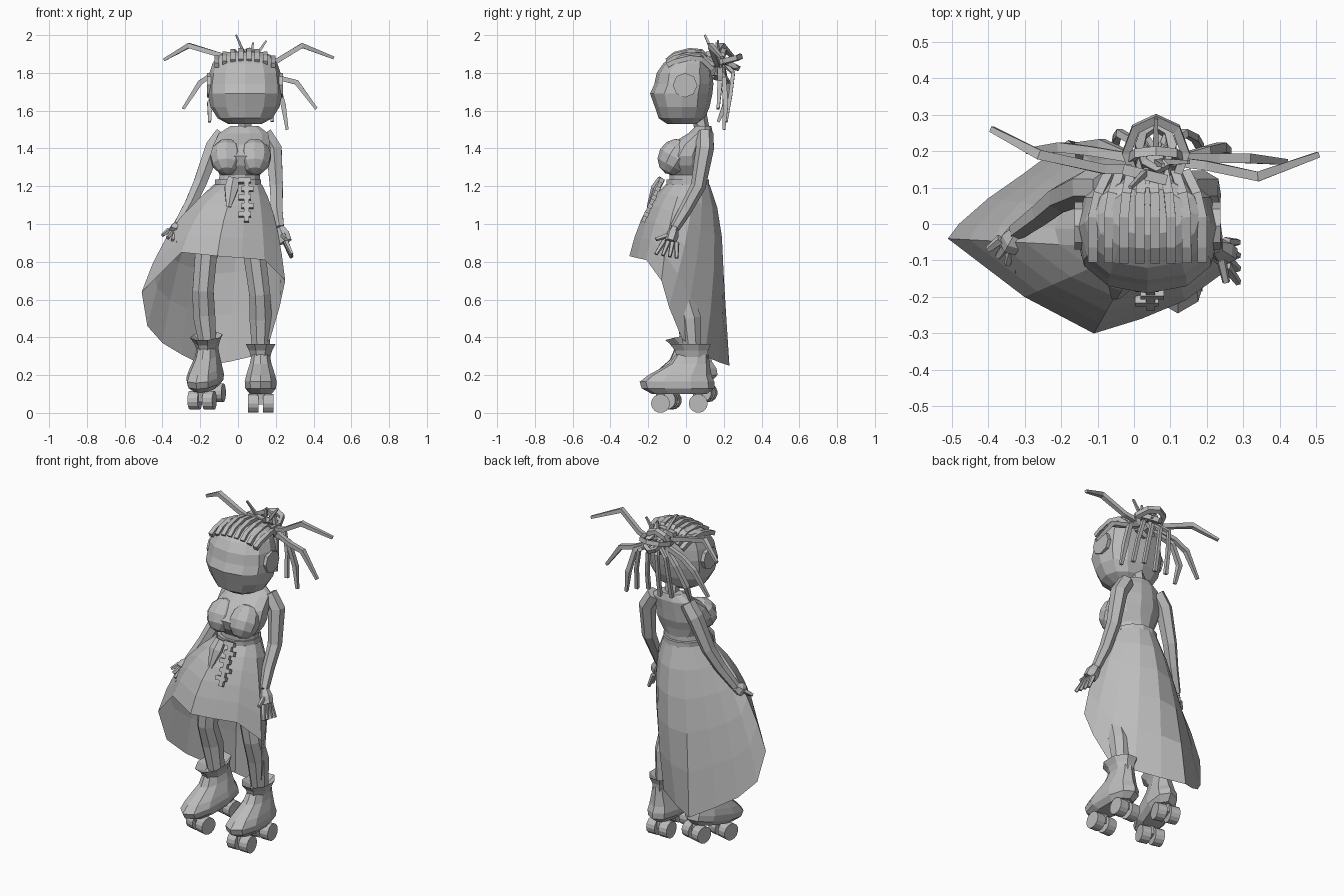
import bpy, bmesh, random
from math import sin, cos, pi
from mathutils import Vector, Matrix

cube = bpy.data.objects.get("Cube")
if cube:
    bpy.data.objects.remove(cube, do_unlink=True)
random.seed(4)

grey = bpy.data.materials.new("plain_grey")
grey.use_nodes = True
colour = (.5, .5, .5, 1)
grey.diffuse_color = colour
grey.node_tree.nodes["Principled BSDF"].inputs["Base Color"].default_value = colour


def finish(name, bm, matrix=None):
    """Turn a bmesh into a flat shaded object."""
    if matrix:
        bmesh.ops.transform(bm, matrix=matrix, verts=bm.verts)
    bmesh.ops.recalc_face_normals(bm, faces=bm.faces)
    mesh = bpy.data.meshes.new(name)
    bm.to_mesh(mesh)
    bm.free()
    mesh.materials.append(grey)
    obj = bpy.data.objects.new(name, mesh)
    bpy.context.collection.objects.link(obj)


def loft(name, rings, caps=True, matrix=None):
    """Skin a stack of rings that all have the same point count."""
    bm = bmesh.new()
    rows = [[bm.verts.new(p) for p in ring] for ring in rings]
    count = len(rows[0])
    for low, high in zip(rows, rows[1:]):
        for i in range(count):
            j = (i + 1) % count
            bm.faces.new((low[i], low[j], high[j], high[i]))
    if caps:
        bm.faces.new(rows[0])
        bm.faces.new(rows[-1])
    finish(name, bm, matrix)


def oval(cx, z, half_width, front, back, sides=12, power=1.0, turn=.5):
    """Level ring between a front and a back y; low power makes it boxier."""
    points = []
    for i in range(sides):
        a = 2 * pi * (i + turn) / sides
        c, s = cos(a), sin(a)
        c = abs(c) ** power * (1 if c > 0 else -1)
        s = abs(s) ** power * (1 if s > 0 else -1)
        points.append(Vector((cx + half_width * c,
                              (front + back) / 2 + (back - front) / 2 * s, z)))
    return points


def tube(name, path, radii, sides=6, flat=1.0):
    """Limb or strand along a path; radii is one number or one per point."""
    pts = [Vector(p) for p in path]
    if not isinstance(radii, (list, tuple)):
        radii = [radii] * len(pts)
    whole = pts[-1] - pts[0]
    ref = Vector((0, 1, 0)) if abs(whole.y) < .7 * whole.length else Vector((1, 0, 0))
    rings = []
    for i, p in enumerate(pts):
        along = (pts[min(i + 1, len(pts) - 1)] - pts[max(i - 1, 0)]).normalized()
        side = along.cross(ref).normalized()
        up = side.cross(along)
        angles = [2 * pi * (k + .5) / sides for k in range(sides)]
        rings.append([p + radii[i] * (side * cos(a) + up * sin(a) * flat) for a in angles])
    loft(name, rings)


def box(name, centre, size, tilt=0, matrix=Matrix()):
    bm = bmesh.new()
    bmesh.ops.create_cube(bm, size=1)
    place = Matrix.Translation(centre) @ Matrix.Rotation(tilt, 4, 'X') @ Matrix.Diagonal((*size, 1))
    finish(name, bm, matrix @ place)


def disc(name, centre, radius, width, sides, matrix=Matrix()):
    """Cylinder with its axis along x."""
    bm = bmesh.new()
    bmesh.ops.create_cone(bm, cap_ends=True, segments=sides, radius1=radius,
                          radius2=radius, depth=width)
    finish(name, bm, matrix @ Matrix.Translation(centre) @ Matrix.Rotation(pi / 2, 4, 'Y'))


# Head with a pointed face, ears and neck
mid = .037
loft("head", [oval(mid, *row, power=.88, turn=0) for row in (
    (1.53, .09, -.1, .06),
    (1.56, .145, -.145, .1),
    (1.62, .183, -.165, .125),
    (1.69, .197, -.19, .14),
    (1.74, .197, -.168, .145),
    (1.8, .188, -.155, .14),
    (1.85, .172, -.12, .13),
    (1.89, .145, -.07, .12),
    (1.91, .1, -.03, .1))])
for label, side in (("left", 1), ("right", -1)):
    disc(label + "_ear", (mid + side * .185, -.005, 1.735), .065, .03, 8)
tube("neck", [(mid, .09, 1.47), (mid, .07, 1.58)], .04)

# Braided rows over the scalp
rows = 8
for i in range(rows):
    x = (i / (rows - 1) - .5) * .3
    drop = 1.8 * x * x
    tube("scalp_braid", [(mid + x, -.1, 1.865 - drop * .6), (mid + x, -.06, 1.9 - drop),
                         (mid + x, .02, 1.92 - drop), (mid + x * .9, .08, 1.915 - drop),
                         (mid + x * .7, .14, 1.86 - drop)], .018, sides=4)

# Knot of looped strands behind the head
knot = Vector((.06, .2, 1.84))
for wide, deep, tilt in ((.08, .095, .25), (.045, .07, -.5), (.07, .075, 1.3)):
    turn = Matrix.Rotation(tilt, 3, 'X')
    ring = [knot + turn @ Vector((wide * cos(a), deep * sin(a), .02))
            for a in (2 * pi * k / 8 for k in range(8))]
    bm = bmesh.new()
    loops = []
    for p in ring:
        out = (p - knot).normalized() * .013
        lift = turn @ Vector((0, 0, .013))
        loops.append([bm.verts.new(p + v) for v in (out + lift, out - lift, -out - lift, lift - out)])
    for k in range(8):
        for m in range(4):
            n, q = (k + 1) % 8, (m + 1) % 4
            bm.faces.new((loops[k][m], loops[k][q], loops[n][q], loops[n][m]))
    finish("knot_loop", bm)
tube("knot_band", [(-.03, .15, 1.9), (.09, .12, 1.9)], .02, sides=4)
tube("knot_core", [(.05, .1, 1.83), (.06, .21, 1.83)], [.06, .04])

# Loose strands
for path in (
        [(-.01, .15, 1.87), (-.08, .15, 1.89), (-.26, .19, 1.945), (-.39, .26, 1.87)],
        [(.12, .17, 1.84), (.2, .16, 1.86), (.34, .13, 1.945), (.505, .19, 1.88)],
        [(.0, .18, 1.83), (-.12, .2, 1.8), (-.2, .21, 1.75), (-.29, .2, 1.61)],
        [(.12, .18, 1.82), (.23, .18, 1.77), (.31, .18, 1.75), (.415, .17, 1.61)],
        [(.1, .17, 1.82), (.2, .2, 1.77), (.24, .21, 1.63), (.26, .2, 1.5)],
        [(.02, .17, 1.82), (-.09, .22, 1.75), (-.15, .21, 1.64), (-.15, .17, 1.54)]):
    tube("loose_strand", path, [.018, .018, .019, .011], sides=4)
for i in range(4):
    x = -.04 + i * .06
    low = 1.53 + random.random() * .08
    tube("back_strand", [(.06, .19, 1.86), (x, .25, 1.8), (x * 1.2, .235, 1.68), (x * 1.3, .21, low)],
         .014, sides=4)
for x, y, z in ((-.01, .1, 2), (.08, .16, 1.96), (.15, .17, 1.97), (.06, .29, 1.9), (.1, .28, 1.83)):
    tube("knot_tip", [(.06, .17, 1.84), (x, y, z)], [.014, .007], sides=4)

# Torso and bust
loft("torso", [oval(*row) for row in (
    (0, 1.15, .13, -.1, .13),
    (.005, 1.22, .115, -.09, .11),
    (.01, 1.26, .11, -.09, .11),
    (.015, 1.31, .145, -.125, .12),
    (.015, 1.36, .165, -.14, .135),
    (.02, 1.42, .155, -.09, .14),
    (.03, 1.48, .135, .01, .145),
    (.035, 1.52, .075, .05, .135))])
for label, x in (("left", .088), ("right", -.06)):
    bm = bmesh.new()
    bmesh.ops.create_uvsphere(bm, u_segments=10, v_segments=6, radius=.09)
    finish(label + "_bust", bm, Matrix.Translation((x, -.062, 1.355)) @ Matrix.Rotation(-.5, 4, 'X')
           @ Matrix.Diagonal((1, .95, 1.1, 1)))


# Arms and hands
def arm(label, path, tip, spread):
    tube(label + "_arm", path, [.045, .048, .04, .035, .027])
    wrist, tip, spread = Vector(path[-1]), Vector(tip), Vector(spread)
    palm = wrist.lerp(tip, .5)
    tube(label + "_palm", [wrist, wrist.lerp(tip, .25), palm], [.027, .042, .038], flat=.8)
    for k in range(4):
        shift = spread * (k / 1.5 - 1)
        tube(label + "_finger", [palm + shift * .6, tip + shift], [.015, .01], sides=5)
    tube(label + "_thumb", [wrist.lerp(tip, .2), palm + spread * 1.4], [.016, .011], sides=5)


arm("left", [(.14, .1, 1.48), (.19, .1, 1.4), (.203, .065, 1.2), (.205, .0, 1.08), (.22, -.06, .98)],
    (.285, -.105, .83), (0, -.055, .01))
arm("right", [(-.08, .1, 1.48), (-.13, .1, 1.41), (-.2, .07, 1.22), (-.25, .03, 1.11), (-.32, -.02, .99)],
    (-.36, -.1, .92), (.04, -.03, -.02))

# Windswept skirt: waist ring blown out to an uneven hem
hem = [Vector(p) for p in (
    (-.11, -.3, .83), (.02, -.26, .82), (.14, -.21, .81), (.25, -.13, .7), (.22, -.09, .56),
    (.17, -.02, .39), (.08, .1, .3), (-.05, .17, .27), (-.18, .23, .25), (-.3, .14, .31),
    (-.4, .07, .37), (-.48, 0, .46), (-.51, -.04, .64), (-.3, -.2, .85))]
waist = [Vector((.13 * sin(a), .01 - .115 * cos(a), 1.21))
         for a in (2 * pi * k / len(hem) for k in range(len(hem)))]
rings = []
for step in range(6):
    t = step / 5
    ring = []
    for top, low in zip(waist, hem):
        bulge = top.lerp(low, .67)
        bulge.z = low.z + (top.z - low.z) * .72
        if low.z < .6 and low.x > -.1:  # fuller behind the hips
            bulge += Vector((.03, .09, 0))
        ring.append(top.lerp(bulge, t).lerp(bulge.lerp(low, t), t))
    rings.append(ring)
loft("skirt", rings, caps=False)

# Belt, pouch and hanging tool
loft("belt", [oval(0, z, .126, -.106, .126) for z in (1.185, 1.235)])
tube("pouch", [(-.025, -.13, 1.24), (-.035, -.16, 1.19), (-.05, -.2, 1.09)], [.033, .042, .014], flat=.6)
for k in range(5):
    z = 1.23 - k * .045
    x = .05 if k % 2 else .035
    box("tool_link", (x, -.13 - k * .02, z), (.065, .025, .025), -.4)
    box("tool_pin", (.045, -.14 - k * .02, z - .02), (.025, .02, .04), -.4)

# Legs
thickness = [.085, .064, .06, .064, .045]
tube("left_leg", [(.06, 0, 1.08), (.09, -.03, .82), (.115, -.02, .63), (.12, .02, .5), (.12, .04, .28)],
     thickness, sides=8)
tube("right_leg", [(-.07, 0, 1.08), (-.17, -.03, .83), (-.185, -.03, .65), (-.18, .01, .52), (-.155, .02, .32)],
     thickness, sides=8)


# Roller boots
def roller_boot(label, matrix):
    loft(label + "_boot", [oval(0, *row, sides=10, power=.85) for row in (
        (.1, .06, -.18, .11),
        (.13, .085, -.235, .15),
        (.165, .088, -.245, .15),
        (.2, .08, -.2, .135),
        (.26, .06, -.09, .125),
        (.31, .05, -.055, .12))], True, matrix)
    loft(label + "_cuff", [oval(0, *row, sides=8) for row in (
        (.28, .05, -.05, .12), (.33, .066, -.065, .125),
        (.365, .085, -.095, .14), (.33, .045, -.03, .1))], True, matrix)
    for y in (-.135, .065):
        box(label + "_truck", (0, y, .08), (.04, .05, .07), 0, matrix)
        for x in (-.04, .04):
            disc(label + "_wheel", (x, y, .05), .05, .055, 14, matrix)


roller_boot("left", Matrix.Translation((.12, 0, 0)))
roller_boot("right", Matrix.Translation((-.155, .05, .045))
            @ Matrix.Rotation(-.25, 4, 'Z') @ Matrix.Rotation(.2, 4, 'X'))
